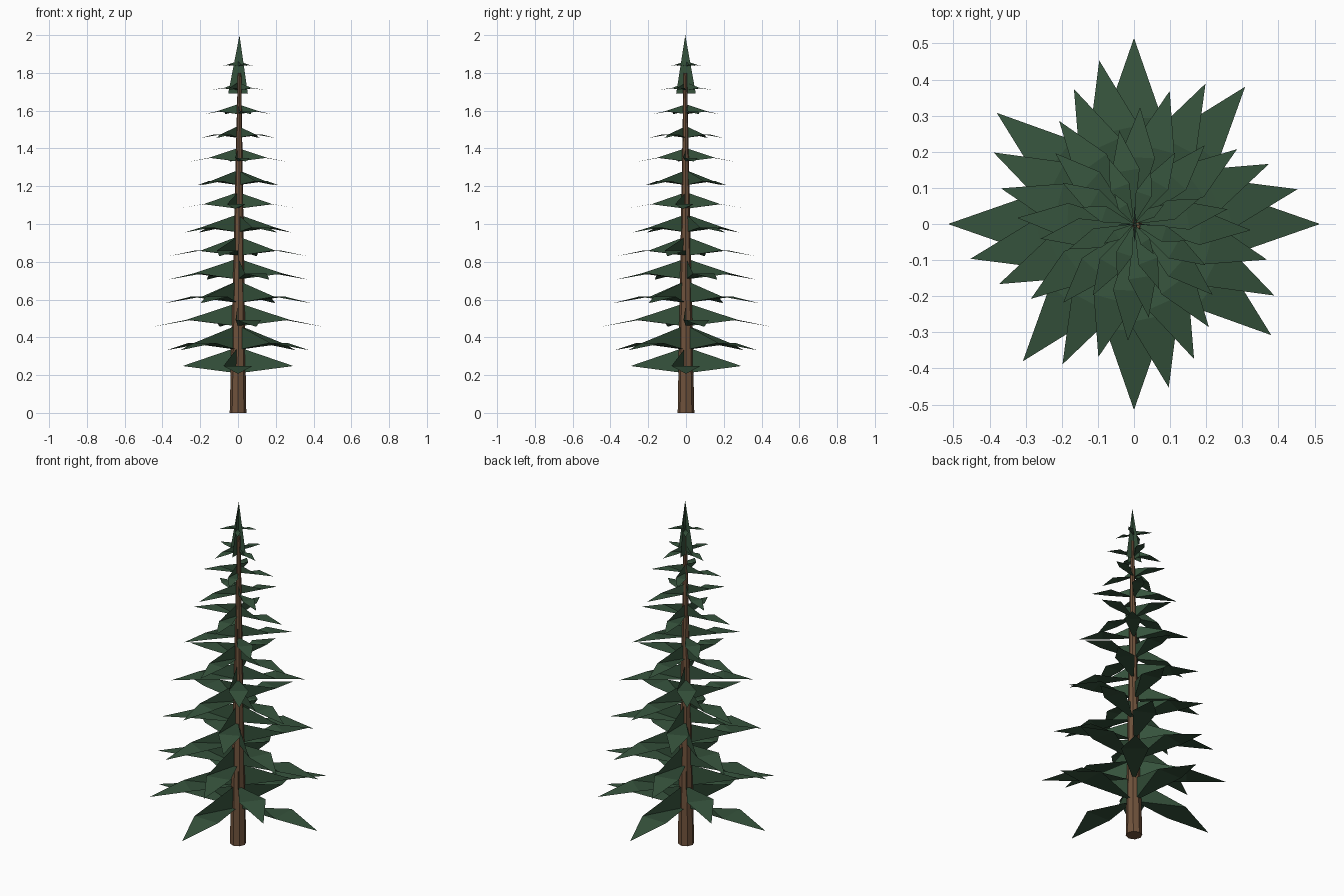
import bpy
from math import sin, cos, tau, radians
from mathutils import Vector, Matrix

if "Cube" in bpy.data.objects:
    bpy.data.objects.remove(bpy.data.objects["Cube"])


def material(name, color):
    m = bpy.data.materials.new(name)
    m.diffuse_color = (*color, 1)
    m.use_nodes = True
    m.node_tree.nodes["Principled BSDF"].inputs["Base Color"].default_value = m.diffuse_color
    return m


def add_object(name, verts, faces, mat):
    mesh = bpy.data.meshes.new(name)
    mesh.from_pydata(verts, [], faces)
    mesh.materials.append(mat)
    obj = bpy.data.objects.new(name, mesh)
    bpy.context.collection.objects.link(obj)
    return obj


bark = material("bark", (0.16, 0.085, 0.045))
needles = material("needles", (0.036, 0.085, 0.045))
LEAN = Vector((0.008, -0.004, 0))     # slight lean of the tree top

# Trunk: eight-sided taper
SIDES = 8
verts = [(r * cos(tau * i / SIDES) + s * LEAN.x, r * sin(tau * i / SIDES) + s * LEAN.y, z)
         for r, z, s in ((0.044, 0, 0), (0.009, 1.8, 1)) for i in range(SIDES)]
faces = [(i, (i + 1) % SIDES, (i + 1) % SIDES + SIDES, i + SIDES) for i in range(SIDES)]
faces += [tuple(range(SIDES))[::-1], tuple(range(SIDES, 2 * SIDES))]
add_object("trunk", verts, faces, bark)

# Crown tip: crossed upright blades
tip = Vector((0, 0, 2.0)) + LEAN
verts, faces = [], []
for a in (0, 90):
    side = Vector((cos(radians(a)), sin(radians(a)), 0)) * 0.052
    base = Vector((0, 0, 1.69))
    b = len(verts)
    verts += [base - side, base + side, tip]
    faces.append((b, b + 1, b + 2))
add_object("crown_tip", verts, faces, needles)

# Whorls of four twisted, drooping boughs: upright at the trunk, flat outside
LAYERS = 14
for k in range(LAYERS):
    t = k / (LAYERS - 1)
    r = 0.10 + 0.415 * (1 - t) ** 0.8
    z = 0.279 + 0.1208 * k
    h, w = 0.135 * r, 0.15 * r
    bough = [Vector(p) for p in (
        (0, 0, z - h), (0, 0, z + h),
        (0.57 * r, -w, z - 0.06 * r), (0.57 * r, w, z - 0.06 * r),
        (r, 0, z - 0.14 * r))]
    verts, faces = [], []
    for q in range(4):
        rot = Matrix.Rotation(radians(51 * k + 90 * q), 3, 'Z')
        b = len(verts)
        verts += [rot @ v for v in bough]
        faces += [(b, b + 2, b + 3), (b, b + 1, b + 2), (b + 2, b + 4, b + 3)]
    add_object(f"bough_layer_{k + 1}", verts, faces, needles)
